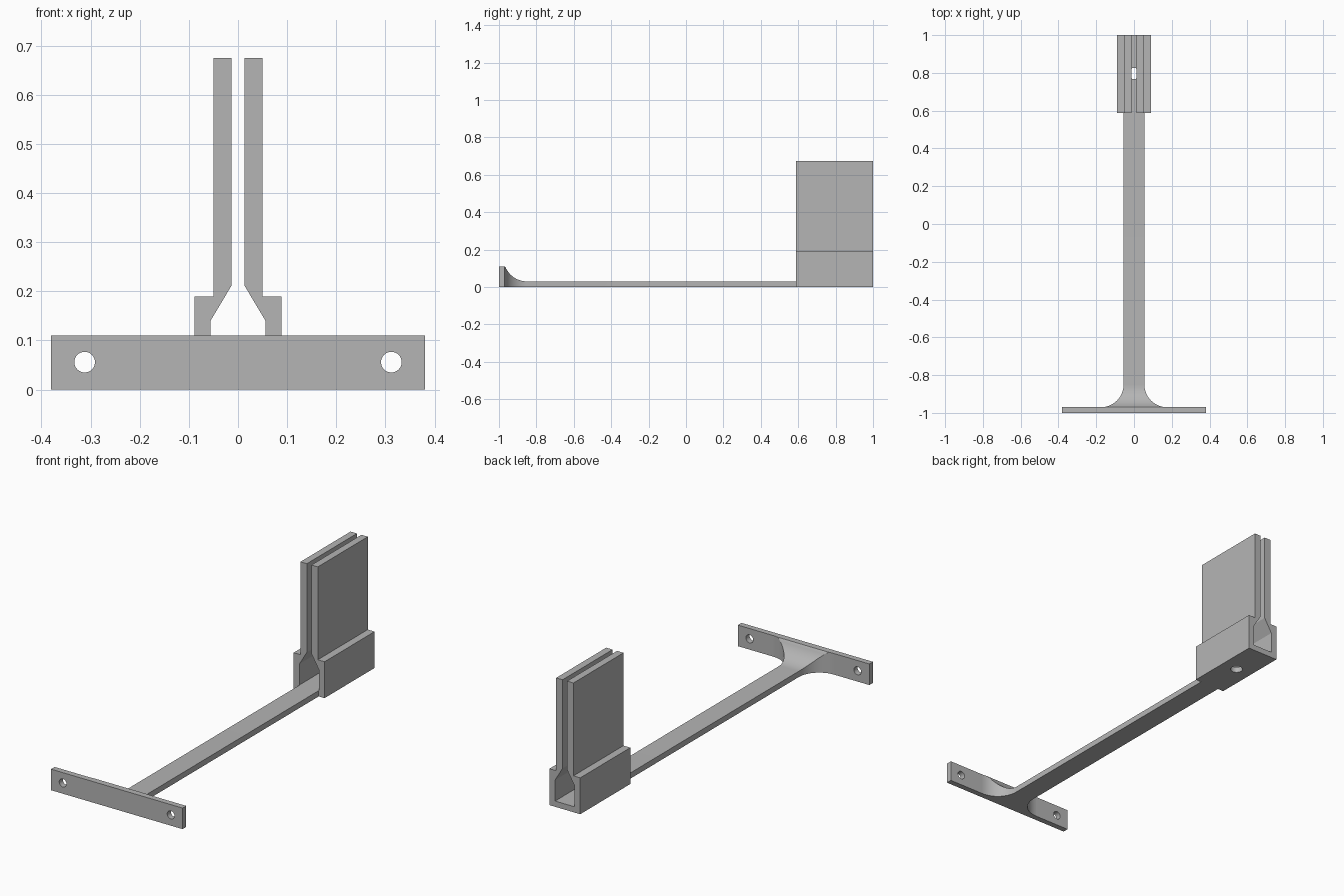
import bpy, bmesh, math
from mathutils import Matrix

cube = bpy.data.objects.get("Cube")
if cube:
    bpy.data.objects.remove(cube, do_unlink=True)

grey = bpy.data.materials.new("plain grey")
grey.use_nodes = True
colour = (0.46, 0.46, 0.46, 1)
grey.diffuse_color = colour
grey.node_tree.nodes["Principled BSDF"].inputs["Base Color"].default_value = colour


def finish(name, bm):
    bmesh.ops.recalc_face_normals(bm, faces=bm.faces)
    mesh = bpy.data.meshes.new(name)
    bm.to_mesh(mesh)
    bm.free()
    mesh.materials.append(grey)
    obj = bpy.data.objects.new(name, mesh)
    bpy.context.collection.objects.link(obj)
    return obj


def extrude_profile(name, points, y0, y1):
    """Extrude an (x, z) outline along y."""
    bm = bmesh.new()
    face = bm.faces.new([bm.verts.new((x, y0, z)) for x, z in points])
    geo = bmesh.ops.extrude_face_region(bm, geom=[face])["geom"]
    verts = [g for g in geo if isinstance(g, bmesh.types.BMVert)]
    bmesh.ops.translate(bm, verts=verts, vec=(0, y1 - y0, 0))
    return finish(name, bm)


def drill(obj, centre, radius, axis):
    """Cut a round hole through a part along the given axis."""
    bm = bmesh.new()
    turn = Matrix.Rotation(math.pi / 2, 4, "X") if axis == "Y" else Matrix()
    bmesh.ops.create_cone(bm, cap_ends=True, segments=32, radius1=radius,
                          radius2=radius, depth=0.1,
                          matrix=Matrix.Translation(centre) @ turn)
    cutter = finish("hole_cutter", bm)
    cutter.hide_render = True
    mod = obj.modifiers.new("hole", "BOOLEAN")
    mod.operation, mod.solver, mod.object = "DIFFERENCE", "EXACT", cutter
    bpy.context.view_layer.update()
    graph = bpy.context.evaluated_depsgraph_get()
    mesh = bpy.data.meshes.new_from_object(obj.evaluated_get(graph))
    obj.modifiers.clear()
    obj.data = mesh
    bpy.data.objects.remove(cutter, do_unlink=True)


def smooth(obj):
    bpy.ops.object.select_all(action="DESELECT")
    obj.select_set(True)
    bpy.context.view_layer.objects.active = obj
    bpy.ops.object.shade_smooth_by_angle(angle=math.radians(30))


# Mounting plate with two screw holes
PLATE_BACK, PLATE_TOP = -0.97, 0.11
plate = extrude_profile("mounting_plate",
                        [(-0.38, 0), (0.38, 0), (0.38, PLATE_TOP), (-0.38, PLATE_TOP)],
                        -1, PLATE_BACK)
for side in (-1, 1):
    drill(plate, (side * 0.312, -0.985, 0.056), 0.021, "Y")
smooth(plate)

# Arm: rectangular sections that flare in width and height towards the plate
ARM_W, ARM_H, CLAMP_FRONT = 0.055, 0.03, 0.587
FLARE_END, R_PLAN, R_SIDE = -0.85, 0.12, 0.125
STEPS = 16


def arc_rise(y, radius):
    d = min(FLARE_END - y, radius)
    return radius - math.sqrt(radius * radius - d * d)


angles = [math.pi / 2 * (1 - i / STEPS) for i in range(STEPS + 1)]
stations = [FLARE_END - R_PLAN * math.sin(a) for a in angles]
bm = bmesh.new()
rings = []
for y in stations + [CLAMP_FRONT]:
    flare = y < FLARE_END
    w = ARM_W + (arc_rise(y, R_PLAN) if flare else 0)
    h = min(PLATE_TOP, ARM_H + (arc_rise(y, R_SIDE) if flare else 0))
    rings.append([bm.verts.new(p) for p in
                  ((-w, y, 0), (w, y, 0), (w, y, h), (-w, y, h))])
for a, b in zip(rings, rings[1:]):
    for i in range(4):
        j = (i + 1) % 4
        bm.faces.new((a[i], a[j], b[j], b[i]))
bm.faces.new(rings[0])
bm.faces.new(rings[-1])
smooth(finish("flared_arm", bm))

# Clamp: channel base narrowing into two tall parallel jaws
half = [(0.089, 0), (0.089, 0.19), (0.05, 0.19), (0.05, 0.675), (0.013, 0.675),
        (0.013, 0.212), (0.056, 0.14), (0.056, ARM_H)]
outline = half + [(-x, z) for x, z in reversed(half)]
clamp = extrude_profile("slotted_clamp", outline, CLAMP_FRONT, 1)
drill(clamp, (0, 0.797, 0), 0.03, "Z")
smooth(clamp)
